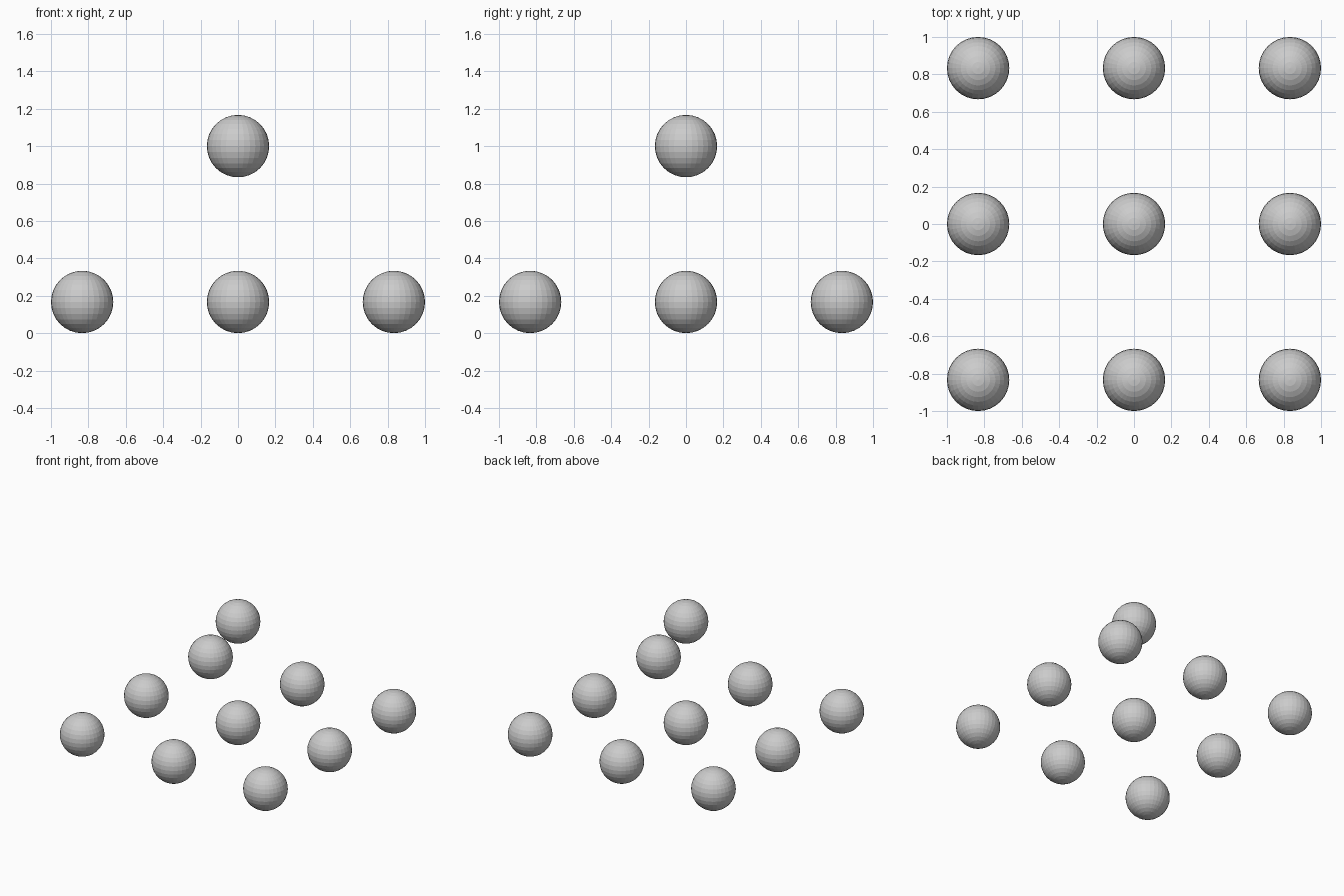
import bpy

if "Cube" in bpy.data.objects:
    bpy.data.objects.remove(bpy.data.objects["Cube"])

RADIUS = 1 / 6
SPACING = 5 / 6


def add_ball(name, x, y, z):
    bpy.ops.mesh.primitive_uv_sphere_add(segments=32, ring_count=16, radius=RADIUS, location=(x, y, z))
    bpy.context.object.name = name


# Three by three grid of balls resting on the ground
for row in (-1, 0, 1):
    for col in (-1, 0, 1):
        add_ball("base_ball", col * SPACING, row * SPACING, RADIUS)

# Single ball floating above the centre
add_ball("top_ball", 0, 0, RADIUS + SPACING)
